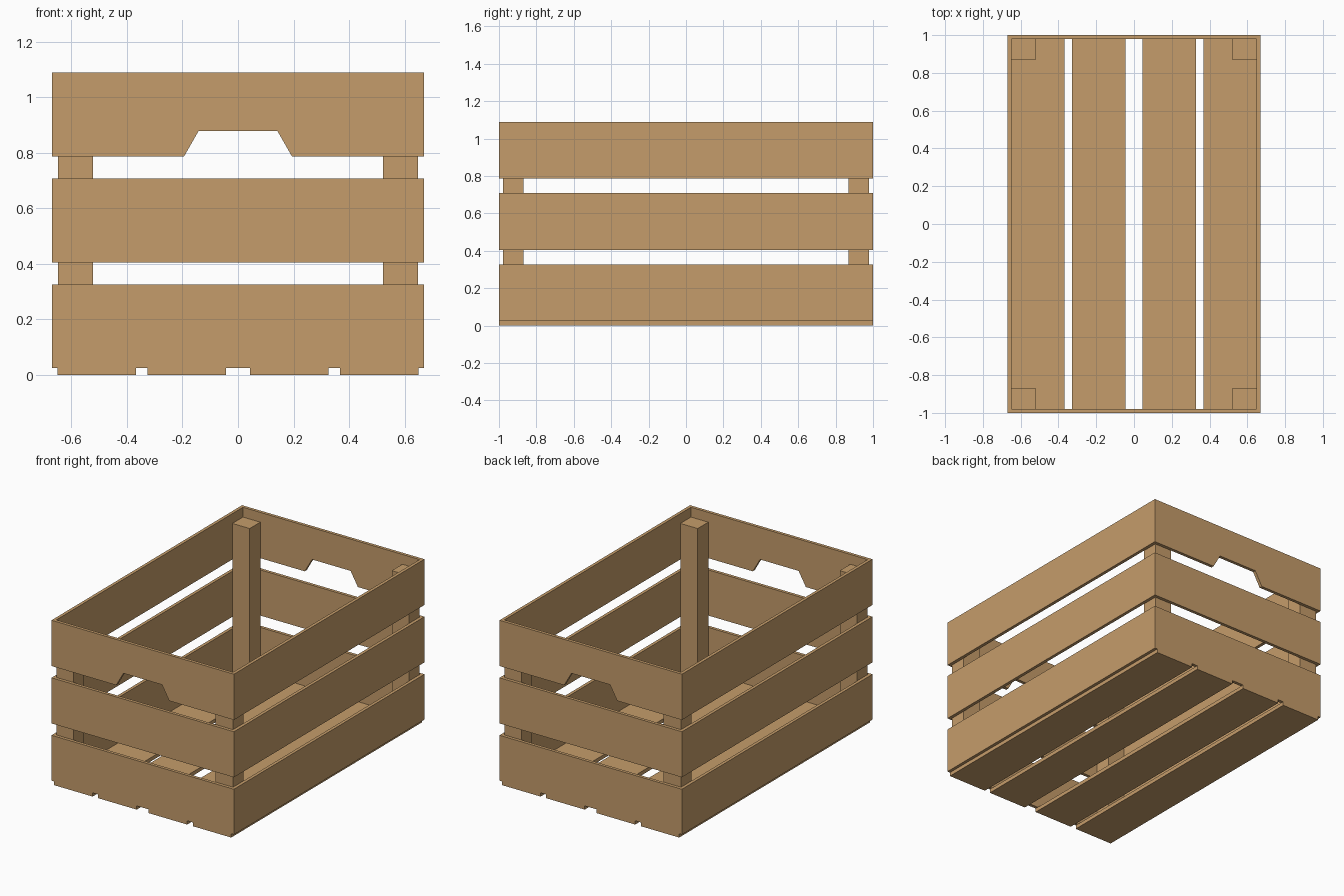
import bpy, bmesh
from mathutils import Vector

if "Cube" in bpy.data.objects:
    bpy.data.objects.remove(bpy.data.objects["Cube"])

wood = bpy.data.materials.new("light_wood")
wood.diffuse_color = (0.56, 0.335, 0.145, 1)
wood.use_nodes = True
wood.node_tree.nodes["Principled BSDF"].inputs["Base Color"].default_value = wood.diffuse_color

W, L, T = 0.67, 1.0, 0.021          # half width, half length, board thickness
FLOOR = 0.025                       # thickness of the floor slats
ROWS = [("lower", FLOOR, 0.326), ("middle", 0.405, 0.708), ("upper", 0.786, 1.09)]


def prism(name, points, offset):
    """Solid made by extruding a flat outline along an offset vector."""
    bm = bmesh.new()
    face = bm.faces.new([bm.verts.new(p) for p in points])
    new = bmesh.ops.extrude_face_region(bm, geom=[face])["geom"]
    bmesh.ops.translate(bm, vec=Vector(offset),
                        verts=[g for g in new if isinstance(g, bmesh.types.BMVert)])
    bmesh.ops.recalc_face_normals(bm, faces=bm.faces)
    mesh = bpy.data.meshes.new(name)
    bm.to_mesh(mesh)
    bm.free()
    mesh.materials.append(wood)
    ob = bpy.data.objects.new(name, mesh)
    bpy.context.collection.objects.link(ob)
    return ob


def box(name, x0, x1, y0, y1, z0, z1):
    return prism(name, [(x0, y0, z0), (x1, y0, z0), (x1, y1, z0), (x0, y1, z0)],
                 (0, 0, z1 - z0))


# Floor slats running front to back
for i, (a, b) in enumerate([(-0.65, -0.368), (-0.327, -0.044),
                            (0.044, 0.327), (0.368, 0.65)]):
    box(f"floor_slat_{i + 1}", a, b, -L, L, 0, FLOOR)

for row, z0, z1 in ROWS:
    # End boards; the upper ones have a hand hold cut in the lower edge
    outline = [(-W, z0), (W, z0), (W, z1), (-W, z1)]
    if row == "upper":
        outline[1:1] = [(-0.195, z0), (-0.142, 0.879), (0.142, 0.879), (0.195, z0)]
    for side, y in (("front", -L), ("back", L - T)):
        prism(f"{row}_{side}_board", [(x, y, z) for x, z in outline], (0, T, 0))
    # Side boards between the end boards
    for side, x in (("left", -W), ("right", W - T)):
        box(f"{row}_{side}_board", x, x + T, -L + T, L - T, z0, z1)

# Corner posts inside the boards, ending below the rim
for sx, nx in ((-1, "left"), (1, "right")):
    for sy, ny in ((-1, "front"), (1, "back")):
        xs = sorted((sx * 0.522, sx * (W - T)))
        ys = sorted((sy * 0.868, sy * (L - T)))
        box(f"{ny}_{nx}_post", *xs, *ys, FLOOR, 1.025)
